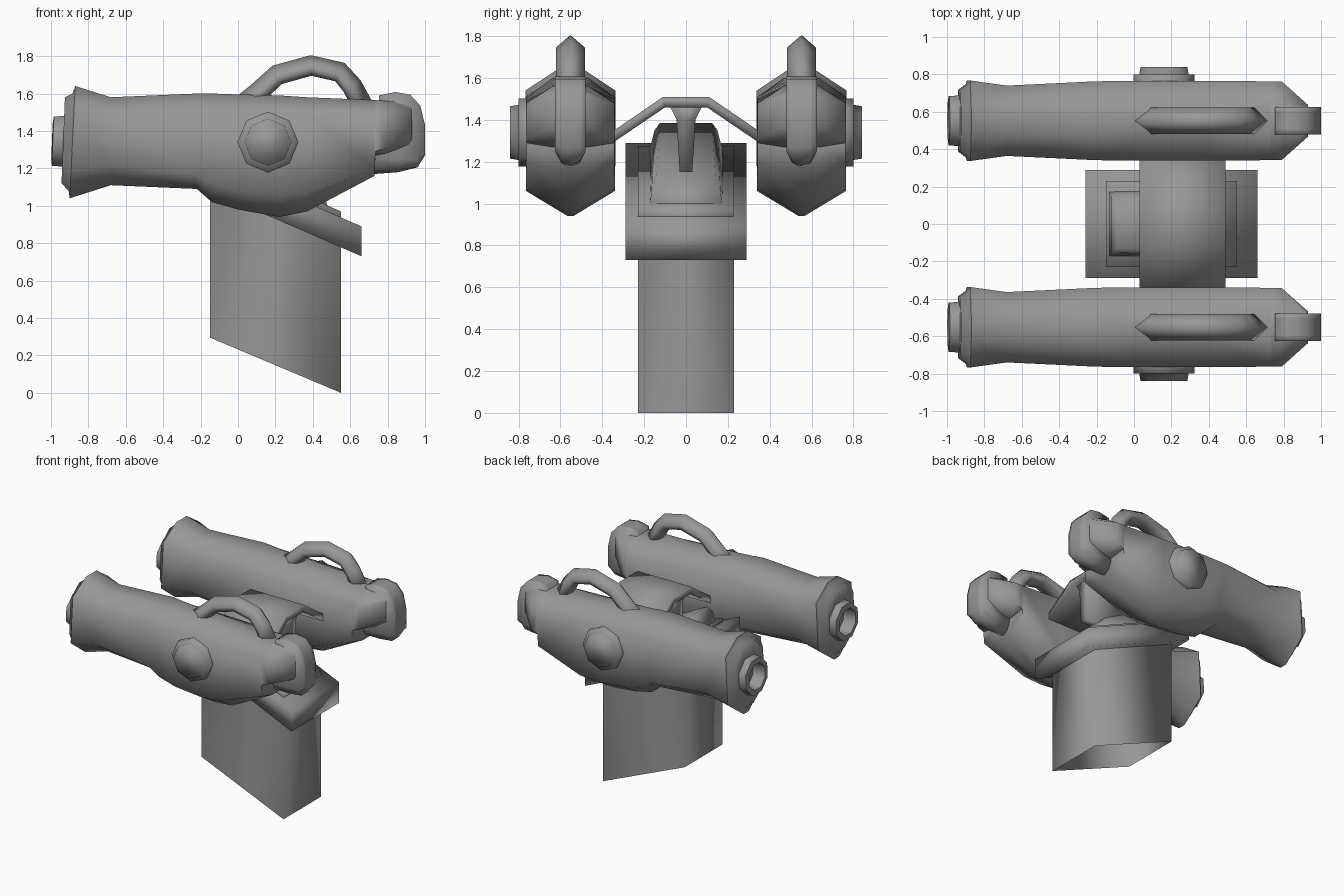
import bpy, bmesh, math
from mathutils import Vector

if "Cube" in bpy.data.objects:
    bpy.data.objects.remove(bpy.data.objects["Cube"])

CY = 0.552  # sideways offset of each cannon from the middle

grey = bpy.data.materials.new("dark_grey")
grey.diffuse_color = (.31, .31, .31, 1)
grey.use_nodes = True
grey.node_tree.nodes["Principled BSDF"].inputs["Base Color"].default_value = grey.diffuse_color


def make(name, rings, mirror=False, angle=180, caps=True):
    """Skin a list of equal-length rings, cap the ends, optionally mirror across y."""
    bm = bmesh.new()
    vr = [[bm.verts.new(p) for p in r] for r in rings]
    n = len(rings[0])
    for a, b in zip(vr, vr[1:]):
        for i in range(n):
            j = (i + 1) % n
            bm.faces.new((a[i], a[j], b[j], b[i]))
    if caps:
        bm.faces.new(vr[0])
        bm.faces.new(vr[-1])
    bmesh.ops.recalc_face_normals(bm, faces=bm.faces)
    me = bpy.data.meshes.new(name)
    bm.to_mesh(me)
    bm.free()
    me.materials.append(grey)
    ob = bpy.data.objects.new(name, me)
    bpy.context.collection.objects.link(ob)
    if mirror:
        m = ob.modifiers.new("mirror", 'MIRROR')
        m.use_axis = (False, True, False)
        m.use_mirror_merge = False
    bpy.ops.object.select_all(action='DESELECT')
    ob.select_set(True)
    bpy.context.view_layer.objects.active = ob
    bpy.ops.object.shade_smooth_by_angle(angle=math.radians(angle))
    return ob


def prism_x(name, prof, x0, x1, **kw):
    return make(name, [[(x, y, z) for y, z in prof] for x in (x0, x1)], **kw)


def slanted_box(name, x0, x1, w, bottom, top, **kw):
    """Upright box whose bottom and top heights differ at x0 and x1."""
    return make(name, [[(x0, -w, h[0]), (x0, w, h[0]), (x1, w, h[1]), (x1, -w, h[1])]
                       for h in (bottom, top)], **kw)


def section(x, w, zb, zl, zh, zt, flat=0.3, lean=0.0, flatb=None):
    """Eight-sided cannon cross-section: bottom, lower side, upper side, top heights."""
    fb = flat if flatb is None else flatb
    pts = [(flat * w, zt), (w, zh), (w, zl), (fb * w, zb),
           (-fb * w, zb), (-w, zl), (-w, zh), (-flat * w, zt)]
    return [(x + lean * (z - 1.34), CY + y, z) for y, z in pts]


def octagon(x, r, c=1.345):
    return section(x, r, c - r, c - .41 * r, c + .41 * r, c + r, .41, .04)


# Open-ended post with slanted foot and slanted top
slanted_box("post", -.15, .55, .23, (.295, 0), (1.24, .935), caps=False)
# Slanted collar around the top of the post, with a low raised deck
slanted_box("collar", -.26, .66, .29, (1.13, .73), (1.29, .89))
slanted_box("deck", -.15, .55, .23, (1.20, .90), (1.275, .97))
# Tapered block on top of the deck
make("raised_block", [
    [(-.14, -.19, 1.2), (-.14, .19, 1.2), (.5, .18, .93), (.5, -.18, .93)],
    [(-.12, -.15, 1.35), (-.12, .15, 1.35), (.46, .165, 1.06), (.46, -.165, 1.06)],
    [(-.09, -.125, 1.385), (-.09, .125, 1.385), (.38, .14, 1.14), (.38, -.14, 1.14)]])
# Bent bridge plate joining the two cannons, with its centre web
prism_x("bridge", [(-.38, 1.325), (-.11, 1.51), (.11, 1.51), (.38, 1.325),
                   (.38, 1.27), (.1, 1.46), (-.1, 1.46), (-.38, 1.27)], .03, .49)
prism_x("bridge_web", [(-.08, 1.47), (.08, 1.47), (.045, 1.40), (.03, 1.15),
                       (-.03, 1.15), (-.045, 1.40)], .06, .46)

# Cannon bodies, including the stepped muzzle and hollow bore
make("cannon_body", [
    octagon(-.9, .085), octagon(-.995, .095), octagon(-.99, .132), octagon(-.935, .135),
    section(-.935, .165, 1.12, 1.22, 1.49, 1.58, .4, .04, .2),
    section(-.895, .195, 1.08, 1.20, 1.52, 1.60, .4, .04, .18),
    section(-.885, .215, 1.04, 1.18, 1.54, 1.64, .3, .05, .14),
    section(-.68, .188, 1.11, 1.21, 1.48, 1.58, .4, flatb=.3),
    section(-.22, .21, 1.09, 1.17, 1.51, 1.60, .4),
    section(-.14, .212, 1.02, 1.12, 1.51, 1.60, .32, flatb=.28),
    section(0, .212, .98, 1.08, 1.51, 1.595, .27, flatb=.22),
    section(.22, .212, .94, 1.06, 1.505, 1.59, .25, flatb=.06),
    section(.37, .212, .97, 1.07, 1.50, 1.58, .25, flatb=.2),
    section(.73, .211, 1.16, 1.20, 1.48, 1.565, .35),
    section(.735, .211, 1.27, 1.29, 1.48, 1.565, .4),
    section(.79, .21, 1.28, 1.31, 1.48, 1.56, .4),
    section(.93, .085, 1.33, 1.37, 1.51, 1.55, .6)], mirror=True, angle=70)

# Curved band hooking over the nose, rounded across its lower end
band = [(.755, 1.59), (.84, 1.608), (.92, 1.595), (.975, 1.535), (1.0, 1.43),
        (1.0, 1.27), (.96, 1.205), (.86, 1.18), (.73, 1.155), (.73, 1.3), (.755, 1.4)]
make("nose_band", [[(x, CY + y, max(z, 1.17 + lift)) for x, z in band]
                   for y, lift in ((-.073, .08), (-.045, .025), (0, 0), (.045, .025), (.073, .08))],
     mirror=True)

# Arched carrying handle: ridged tube swept along a path
path = [Vector((x, 0, z)) for x, z in
        [(.0, 1.52), (.10, 1.60), (.21, 1.70), (.39, 1.75), (.545, 1.715), (.61, 1.64), (.67, 1.53)]]
rings = []
for i, p in enumerate(path):
    t = (path[min(i + 1, 6)] - path[max(i - 1, 0)]).normalized()
    up = Vector((-t.z, 0, t.x))
    ring = [(0, .055), (.07, -.005), (.055, -.045), (0, -.055), (-.055, -.045), (-.07, -.005)]
    rings.append([p + up * b + Vector((0, CY + a, 0)) for a, b in ring])
make("handle", rings, mirror=True)

# Stepped octagonal hub on the outer side
steps = [(.70, .163), (.80, .163), (.80, .132), (.84, .125)]
make("side_hub", [[(.16 + r * math.cos(k * math.pi / 4), y, 1.34 + r * math.sin(k * math.pi / 4))
                   for k in range(8)] for y, r in steps], mirror=True)
